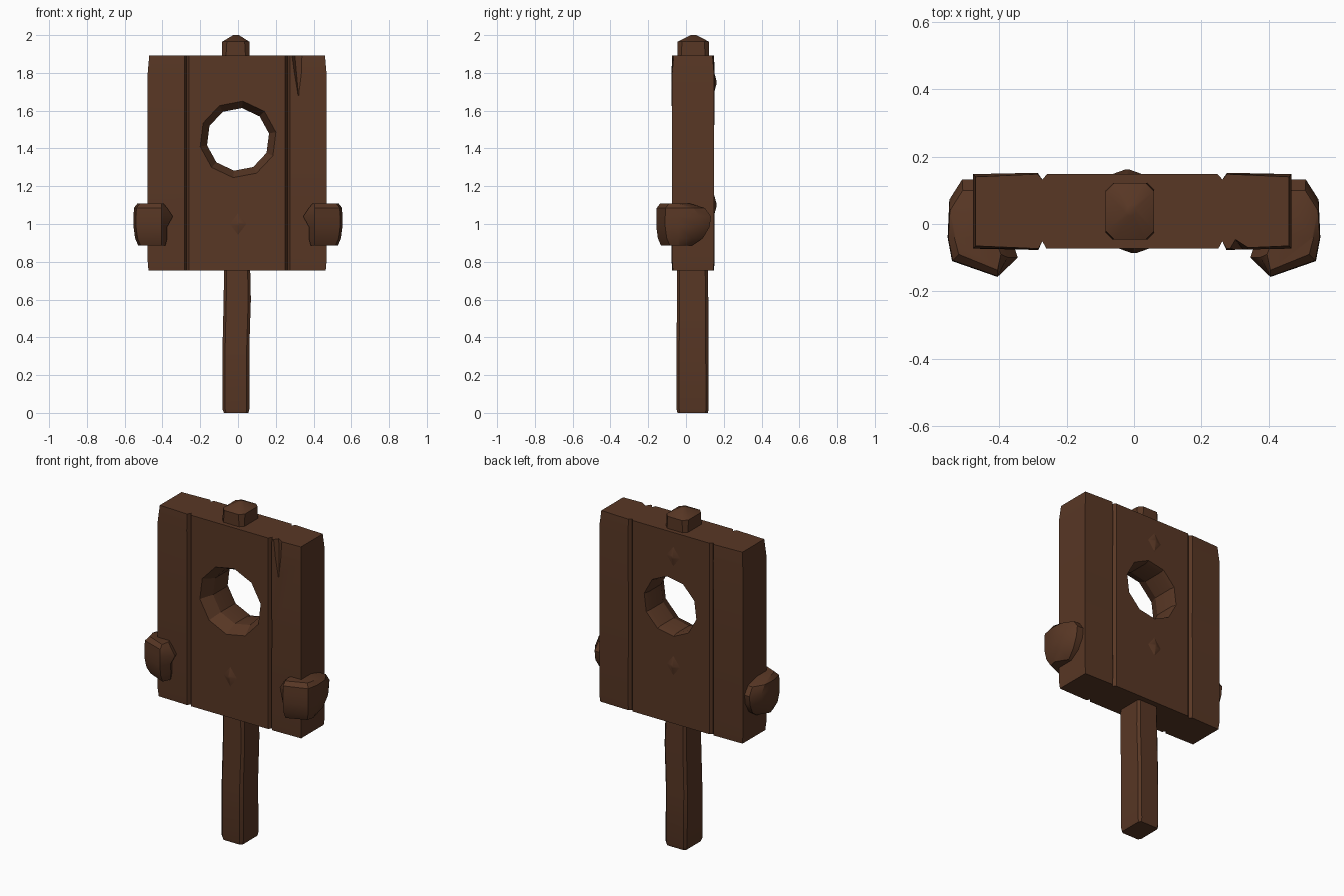
import bpy, bmesh, math

if "Cube" in bpy.data.objects:
    bpy.data.objects.remove(bpy.data.objects["Cube"])

wood = bpy.data.materials.new("dark brown wood")
wood.diffuse_color = (0.098, 0.038, 0.018, 1)
wood.use_nodes = True
wood.node_tree.nodes["Principled BSDF"].inputs["Base Color"].default_value = wood.diffuse_color


def finish(name, bm, smooth=True):
    bmesh.ops.recalc_face_normals(bm, faces=bm.faces)
    me = bpy.data.meshes.new(name)
    bm.to_mesh(me)
    bm.free()
    me.materials.append(wood)
    ob = bpy.data.objects.new(name, me)
    bpy.context.collection.objects.link(ob)
    if smooth:
        bpy.ops.object.select_all(action='DESELECT')
        ob.select_set(True)
        bpy.context.view_layer.objects.active = ob
        bpy.ops.object.shade_smooth_by_angle(angle=math.radians(30))
    return ob


def loft(name, rings, smooth=True):
    """Skin a stack of equal-length point rings and cap both ends."""
    bm = bmesh.new()
    vs = [[bm.verts.new(p) for p in r] for r in rings]
    n = len(vs[0])
    for a, b in zip(vs, vs[1:]):
        for i in range(n):
            j = (i + 1) % n
            bm.faces.new((a[i], a[j], b[j], b[i]))
    bm.faces.new(vs[0][::-1])
    bm.faces.new(vs[-1])
    return finish(name, bm, smooth)


def rounded(x0, x1, y0, y1, z, c):
    """Rectangle with clipped corners at height z."""
    return [(x0 + c, y0, z), (x1 - c, y0, z), (x1, y0 + c, z), (x1, y1 - c, z),
            (x1 - c, y1, z), (x0 + c, y1, z), (x0, y1 - c, z), (x0, y0 + c, z)]


def cut(target, cutter):
    m = target.modifiers.new("cut", 'BOOLEAN')
    m.operation = 'DIFFERENCE'
    m.solver = 'EXACT'
    m.object = cutter
    bpy.context.view_layer.objects.active = target
    bpy.ops.object.modifier_apply(modifier=m.name)
    bpy.data.objects.remove(cutter)


# board: three planks marked off by V grooves on both faces
F, B = -0.073, 0.148


def board_ring(z, g=0.0, e=0.0):
    l, r = -0.272, 0.262
    pts = [(-0.478 + e, F + e), (l - .012, F - g), (l, F + .022), (l + .012, F),
           (r - .012, F), (r, F + .022), (r + .012, F - g), (0.468 - e, F + e),
           (0.468 - e, B - e), (r + .014, B + g), (r, B - .016), (r - .014, B),
           (l + .014, B), (l, B - .016), (l - .014, B + g), (-0.478 + e, B - e)]
    return [(x, y, z) for x, y in pts]


board = loft("board", [board_ring(0.755, 0, .004), board_ring(0.80, .003),
                       board_ring(1.35, 0), board_ring(1.80, .004),
                       board_ring(1.893, 0, .008)], False)


# ten-sided peephole, flared towards the front
def hole_ring(y, r):
    return [(r * math.cos(t), y, 1.448 + r * math.sin(t))
            for t in (math.tau * (i + .3) / 10 for i in range(10))]


cut(board, loft("hole_cutter", [hole_ring(-.12, .215), hole_ring(-.075, .205),
                                hole_ring(.0, .167), hole_ring(.12, .167),
                                hole_ring(.2, .19)], False))

# split chip near the top right of the front
cut(board, loft("chip_cutter", [
    [(.315, -.078, 1.68), (.325, -.078, 1.68), (.32, -.072, 1.68)],
    [(.268, -.10, 1.90), (.385, -.10, 1.90), (.30, -.045, 1.90)]], False))

bpy.context.view_layer.objects.active = board
board.select_set(True)
bpy.ops.object.shade_smooth_by_angle(angle=math.radians(25))

# post below the board and its pointed top above
loft("post", [rounded(-.075, .055, -.045, .115, 0, .012),
              rounded(-.082, .060, -.050, .120, .02, .014),
              rounded(-.082, .060, -.050, .118, .35, .014),
              rounded(-.076, .068, -.048, .118, .60, .014),
              rounded(-.074, .064, -.048, .115, .78, .014)])
loft("post_top", [rounded(-.084, .060, -.046, .122, 1.88, .02),
                  rounded(-.084, .060, -.046, .122, 1.965, .025),
                  rounded(-.025, .005, .025, .055, 2.0, .008)])


# gripping lumps wrapped round both edges: height, back end, inner end, inset
def grip_ring(s, z, yb, xi, k):
    pts = [(.44, yb), (.51 - k, yb), (.548 - k, yb - .06), (.553 - k, -.04),
           (.540 - k, -.11 + k), (.405, -.157 + k), (xi, -.10 + k / 2), (xi + .02, -.04)]
    return [(s * x, y, z) for x, y in pts]


for side, s in (("left", -1), ("right", 1)):
    loft(side + "_grip", [grip_ring(s, *a) for a in (
        (.885, .03, .385, .025), (.925, .09, .375, .008), (.985, .125, .375, 0),
        (1.04, .132, .345, 0), (1.085, .10, .375, .002), (1.108, .02, .395, .02))])

# small raised knots on the board faces
for name, x, y, z, d in (("back_knot_high", -.02, B, 1.75, 1),
                         ("back_knot_low", -.02, B, 1.10, 1),
                         ("front_knot", 0, F, 1.0, -1)):
    loft(name, [[(x + r * a, yy, z + r * 1.3 * b) for a, b in
                 ((1, 0), (0, 1), (-1, 0), (0, -1))]
                for r, yy in ((.055, y - d * .004), (.008, y + d * .013))])
